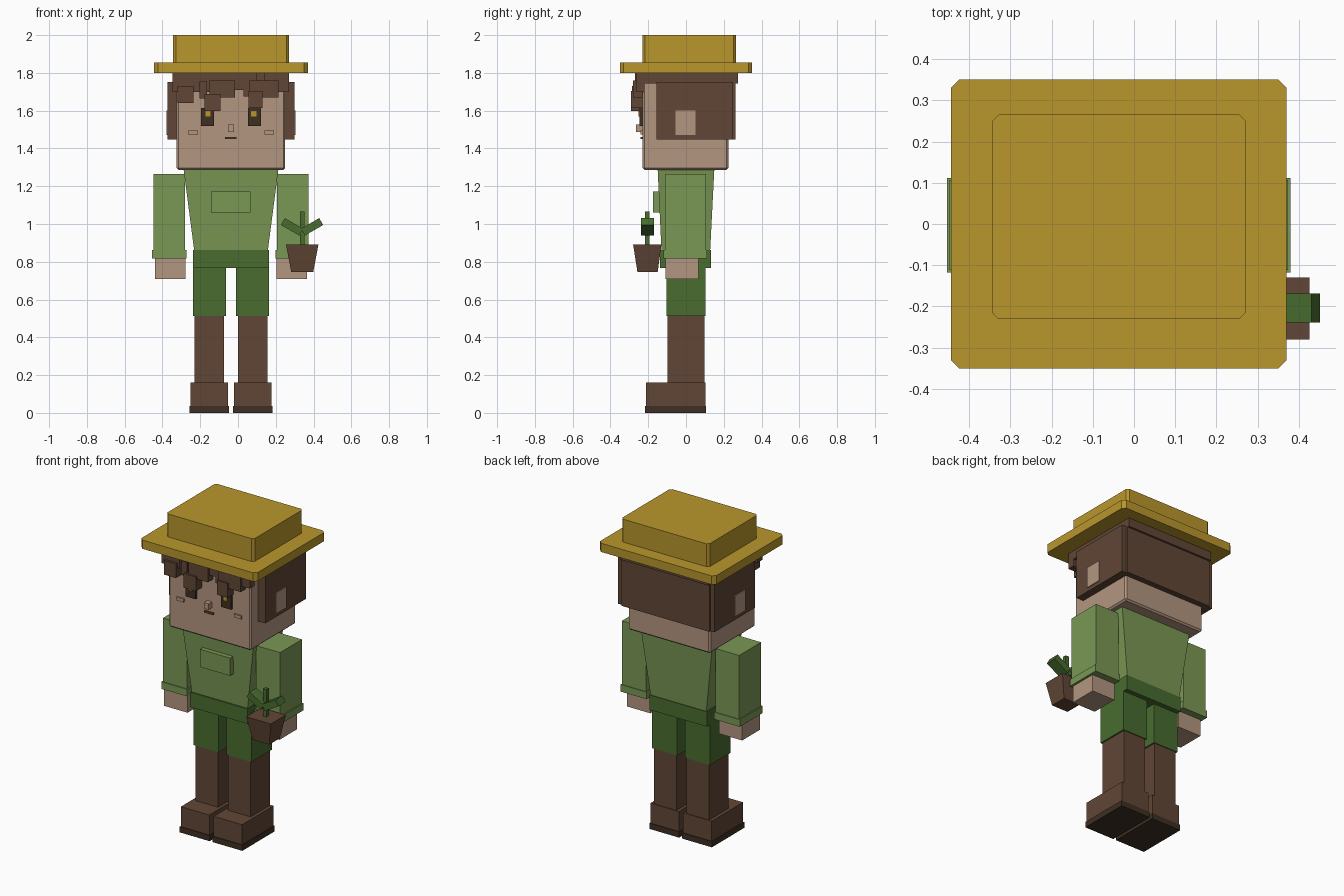
import bpy, bmesh, math
from mathutils import Vector

cube = bpy.data.objects.get("Cube")
if cube:
    bpy.data.objects.remove(cube, do_unlink=True)

MID = -0.037  # body's own centre line; the held plant offsets it


def material(name, rgb):
    lin = [((c / 255 + 0.055) / 1.055) ** 2.4 for c in rgb] + [1]
    m = bpy.data.materials.new(name)
    m.use_nodes = True
    m.diffuse_color = lin
    m.node_tree.nodes["Principled BSDF"].inputs["Base Color"].default_value = lin
    return m


STRAW = material("straw", (185, 150, 44))
SKIN = material("skin", (180, 150, 128))
BROWN = material("brown", (97, 70, 54))
DARK = material("dark_brown", (62, 47, 35))
SHIRT = material("shirt_green", (122, 151, 84))
GREEN = material("dark_green", (72, 108, 47))


def box(name, mat, x, y, z, top=None, chamfer=0, edges="all"):
    """Box between (min, max) pairs; top = (x, y) pairs for a tapered block."""
    bm = bmesh.new()
    bmesh.ops.create_cube(bm, size=1)
    for v in bm.verts:
        xr, yr = top if top and v.co.z > 0 else (x, y)
        v.co = Vector([r[int(c > 0)] for r, c in zip((xr, yr, z), v.co)])
    if chamfer:
        picked = [e for e in bm.edges if edges == "all" or
                  abs(e.verts[0].co.z - e.verts[1].co.z) > 1e-4]
        bmesh.ops.bevel(bm, geom=picked, offset=chamfer, segments=1,
                        affect="EDGES", profile=0.5)
    mesh = bpy.data.meshes.new(name)
    bm.to_mesh(mesh)
    bm.free()
    mesh.materials.append(mat)
    ob = bpy.data.objects.new(name, mesh)
    bpy.context.collection.objects.link(ob)
    return ob


def pair(name, mat, x, y, z, **kw):
    """Same box on the right and, mirrored about the body, on the left."""
    box("right_" + name, mat, x, y, z, **kw)
    box("left_" + name, mat, (2 * MID - x[1], 2 * MID - x[0]), y, z, **kw)


# Hat
box("hat_brim", STRAW, (-0.444, 0.37), (-0.35, 0.35), (1.8, 1.855),
    chamfer=0.02, edges="vertical")
box("hat_crown", STRAW, (-0.343, 0.27), (-0.23, 0.265), (1.85, 2.0),
    chamfer=0.014, edges="vertical")

# Head and face
box("head", SKIN, (-0.325, 0.25), (-0.23, 0.225), (1.287, 1.8), chamfer=0.01)
pair("eye", DARK, (-0.196, -0.126), (-0.245, -0.228), (1.52, 1.615))
box("right_pupil", STRAW, (-0.172, -0.145), (-0.252, -0.243), (1.568, 1.598))
box("left_pupil", STRAW, (0.07, 0.098), (-0.252, -0.243), (1.568, 1.598))
pair("cheek", SKIN, (-0.264, -0.213), (-0.24, -0.228), (1.475, 1.496))
box("nose", SKIN, (-0.054, -0.022), (-0.264, -0.228), (1.488, 1.526))
box("mouth", BROWN, (-0.07, -0.008), (-0.24, -0.228), (1.449, 1.461))

# Hair shell and ears
box("hair_cap", BROWN, (-0.347, 0.269), (-0.236, 0.275), (1.745, 1.802))
box("hair_back", BROWN, (-0.347, 0.269), (0.2, 0.262), (1.447, 1.75))
pair("hair_side", BROWN, (-0.374, -0.318), (-0.155, 0.25), (1.447, 1.753))
pair("ear", SKIN, (-0.379, -0.33), (-0.055, 0.05), (1.47, 1.602))

# Fringe locks: left edge, right edge, lower tip, front depth
fringe = [(-0.347, -0.22, 1.7, -0.27), (-0.32, -0.236, 1.64, -0.285),
          (-0.236, -0.1, 1.7, -0.265), (-0.205, -0.165, 1.665, -0.275),
          (-0.177, -0.092, 1.597, -0.29), (-0.15, -0.015, 1.67, -0.28),
          (-0.1, 0.06, 1.71, -0.265), (0.03, 0.1, 1.675, -0.27),
          (0.056, 0.13, 1.615, -0.29), (0.06, 0.215, 1.67, -0.28),
          (0.14, 0.269, 1.7, -0.265)]
for i, (x0, x1, tip, front) in enumerate(fringe):
    box(f"fringe_lock_{i + 1}", BROWN, (x0, x1), (front, -0.22),
        (tip, 1.8 if front > -0.272 else tip + 0.09))

# Shirt
box("torso", SHIRT, (-0.232, 0.158), (-0.13, 0.128), (0.86, 1.29),
    top=((-0.288, 0.214), (-0.15, 0.15)))
box("shirt_pocket", SHIRT, (-0.144, 0.067), (-0.174, -0.135), (1.06, 1.172))
box("trouser_waist", GREEN, (-0.238, 0.164), (-0.138, 0.132), (0.768, 0.862))

# Arms
pair("sleeve", SHIRT, (-0.447, -0.28), (-0.112, 0.107), (0.855, 1.265))
pair("cuff", SHIRT, (-0.454, -0.273), (-0.118, 0.111), (0.817, 0.862))
pair("hand", SKIN, (-0.44, -0.277), (-0.109, 0.067), (0.71, 0.83))

# Legs and boots
pair("trouser_leg", GREEN, (-0.239, -0.064), (-0.102, 0.102), (0.513, 0.83))
pair("boot_shaft", BROWN, (-0.23, -0.073), (-0.097, 0.097), (0.15, 0.52))
pair("boot_foot", BROWN, (-0.251, -0.052), (-0.212, 0.102), (0.033, 0.162))
pair("boot_sole", DARK, (-0.256, -0.047), (-0.217, 0.107), (0, 0.036))

# Potted plant in the left hand
box("pot", BROWN, (0.282, 0.398), (-0.257, -0.15), (0.745, 0.892),
    top=((0.254, 0.426), (-0.28, -0.13)))
box("plant_stem", GREEN, (0.327, 0.351), (-0.216, -0.192), (0.88, 1.065))
for side, label in ((1, "left"), (-1, "right")):
    leaf = box(label + "_leaf", GREEN, (-0.056, 0.056), (-0.035, 0.035), (-0.021, 0.021))
    leaf.location = (0.339 + side * 0.053, -0.204, 0.985)
    leaf.rotation_euler.y = -side * math.radians(30)
